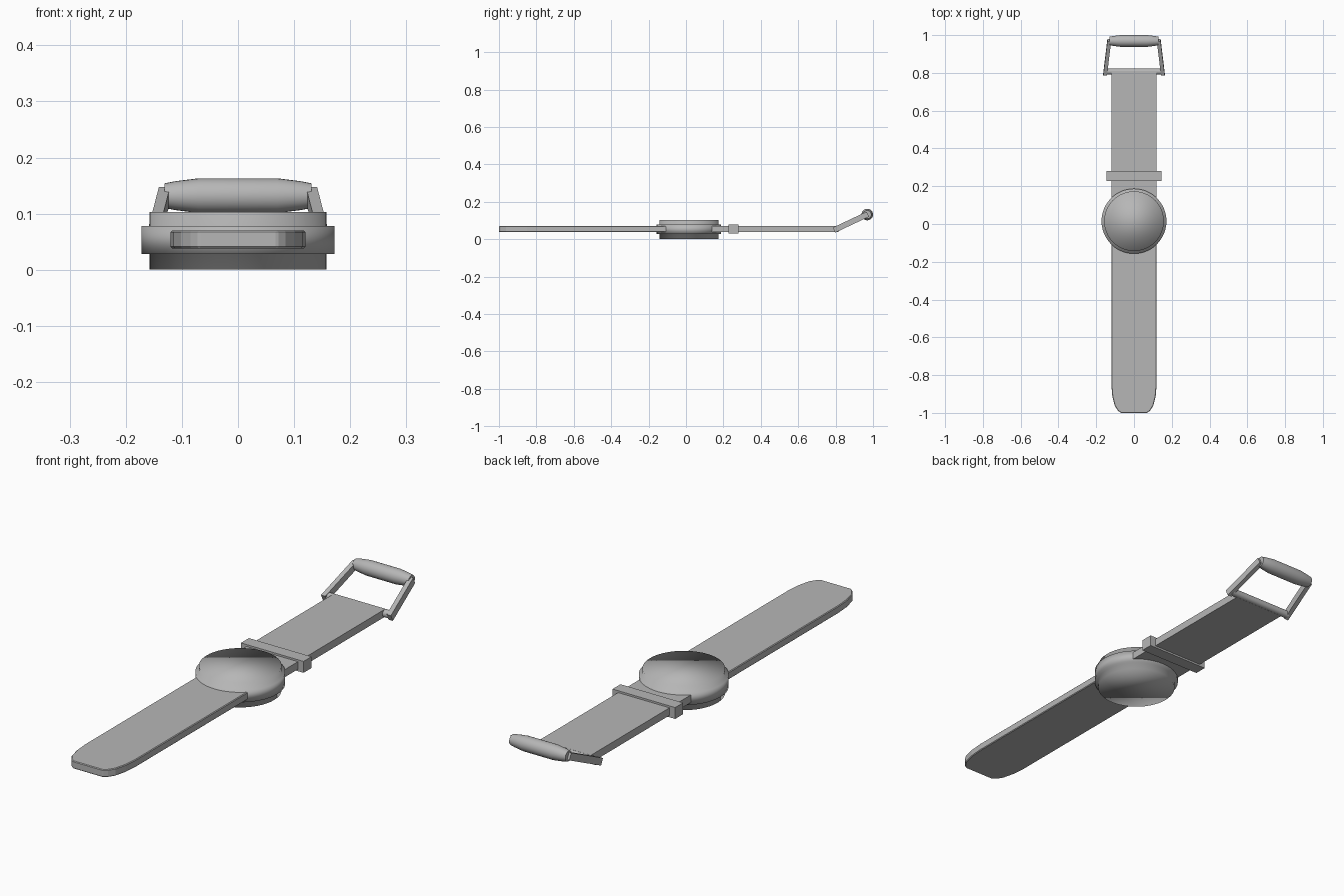
import bpy, bmesh, math
from mathutils import Vector, Matrix

if "Cube" in bpy.data.objects:
    bpy.data.objects.remove(bpy.data.objects["Cube"])

# Dark grey shared by every part
grey = bpy.data.materials.new("dark_grey")
grey.diffuse_color = (0.47, 0.47, 0.47, 1)
grey.use_nodes = True
grey.node_tree.nodes["Principled BSDF"].inputs["Base Color"].default_value = grey.diffuse_color


def finish(name, bm, angle=None):
    bmesh.ops.recalc_face_normals(bm, faces=bm.faces)
    me = bpy.data.meshes.new(name)
    bm.to_mesh(me)
    bm.free()
    me.materials.append(grey)
    ob = bpy.data.objects.new(name, me)
    bpy.context.collection.objects.link(ob)
    if angle:
        bpy.ops.object.select_all(action='DESELECT')
        ob.select_set(True)
        bpy.context.view_layer.objects.active = ob
        bpy.ops.object.shade_smooth_by_angle(angle=math.radians(angle))
    return ob


def lathe(name, profile, matrix, sides, angle=35):
    """Closed solid from (radius, height) points, turned about local z."""
    bm = bmesh.new()
    rings = [[bm.verts.new((r * math.cos(2 * math.pi * i / sides),
                            r * math.sin(2 * math.pi * i / sides), h))
              for i in range(sides)] for r, h in profile]
    for a, b in zip(rings, rings[1:]):
        for i in range(sides):
            j = (i + 1) % sides
            bm.faces.new((a[i], a[j], b[j], b[i]))
    bm.faces.new(rings[0])
    bm.faces.new(rings[-1])
    bm.transform(matrix)
    return finish(name, bm, angle)


def extrude(name, outline, direction):
    """Solid from a flat outline pushed along a direction."""
    bm = bmesh.new()
    face = bm.faces.new([bm.verts.new(p) for p in outline])
    new = bmesh.ops.extrude_face_region(bm, geom=[face])['geom']
    bmesh.ops.translate(bm, vec=direction,
                        verts=[v for v in new if isinstance(v, bmesh.types.BMVert)])
    return finish(name, bm)


def box(name, x0, x1, y0, y1, z0, z1):
    return extrude(name, [(x0, y0, z0), (x1, y0, z0), (x1, y1, z0), (x0, y1, z0)],
                   (0, 0, z1 - z0))


CASE_Y = 0.015
ALONG_X = Matrix.Rotation(math.pi / 2, 4, 'Y')

# Round case with a wider middle band, smooth all over
lathe("watch_case", [(0.158, 0), (0.158, 0.028), (0.172, 0.028), (0.172, 0.078),
                     (0.158, 0.078), (0.158, 0.103)],
      Matrix.Translation((0, CASE_Y, 0)), 48, 180)

# Long strap with a rounded tip
half = [(0.12, -0.08), (0.12, -0.85), (0.115, -0.91), (0.102, -0.962),
        (0.085, -0.988), (0.07, -1.0)]
outline = half + [(-x, y) for x, y in reversed(half)]
strap = extrude("long_strap", [(x, y, 0.038) for x, y in outline], (0, 0, 0.032))
bev = strap.modifiers.new("soft_edge", 'BEVEL')
bev.width, bev.segments = 0.003, 1

# Short strap leading to the buckle
box("short_strap", -0.12, 0.12, 0.1, 0.805, 0.038, 0.07)

# Keeper loop wrapped around the short strap
box("keeper_top", -0.146, 0.146, 0.228, 0.281, 0.068, 0.078)
box("keeper_bottom", -0.146, 0.146, 0.228, 0.281, 0.03, 0.04)
for s, side in ((-1, "left"), (1, "right")):
    x0, x1 = sorted((s * 0.118, s * 0.146))
    box("keeper_" + side, x0, x1, 0.228, 0.281, 0.04, 0.068)

# Hinge bar at the strap end
lathe("buckle_hinge_bar", [(0.016, -0.15), (0.016, 0.15)],
      Matrix.Translation((0, 0.807, 0.054)) @ ALONG_X, 16)

# Tilted buckle arms, leaning inwards
start, end = Vector((0.153, 0.792, 0.049)), Vector((0.131, 0.972, 0.134))
up = Vector((0, -0.43, 0.9)) * 0.015
wide = Vector((0.01, 0, 0))
for s, side in ((-1, "left"), (1, "right")):
    flip = Vector((s, 1, 1))
    section = [(start + a * wide + b * up) * flip
               for a, b in ((-1, -1), (1, -1), (1, 1), (-1, 1))]
    extrude("buckle_arm_" + side, section, (end - start) * flip)

# Barrel-shaped crossbar of the buckle
lathe("buckle_crossbar", [(0.022, -0.131), (0.026, -0.11), (0.031, -0.07),
                          (0.031, 0.07), (0.026, 0.11), (0.022, 0.131)],
      Matrix.Translation((0, 0.969, 0.132)) @ ALONG_X, 24)
